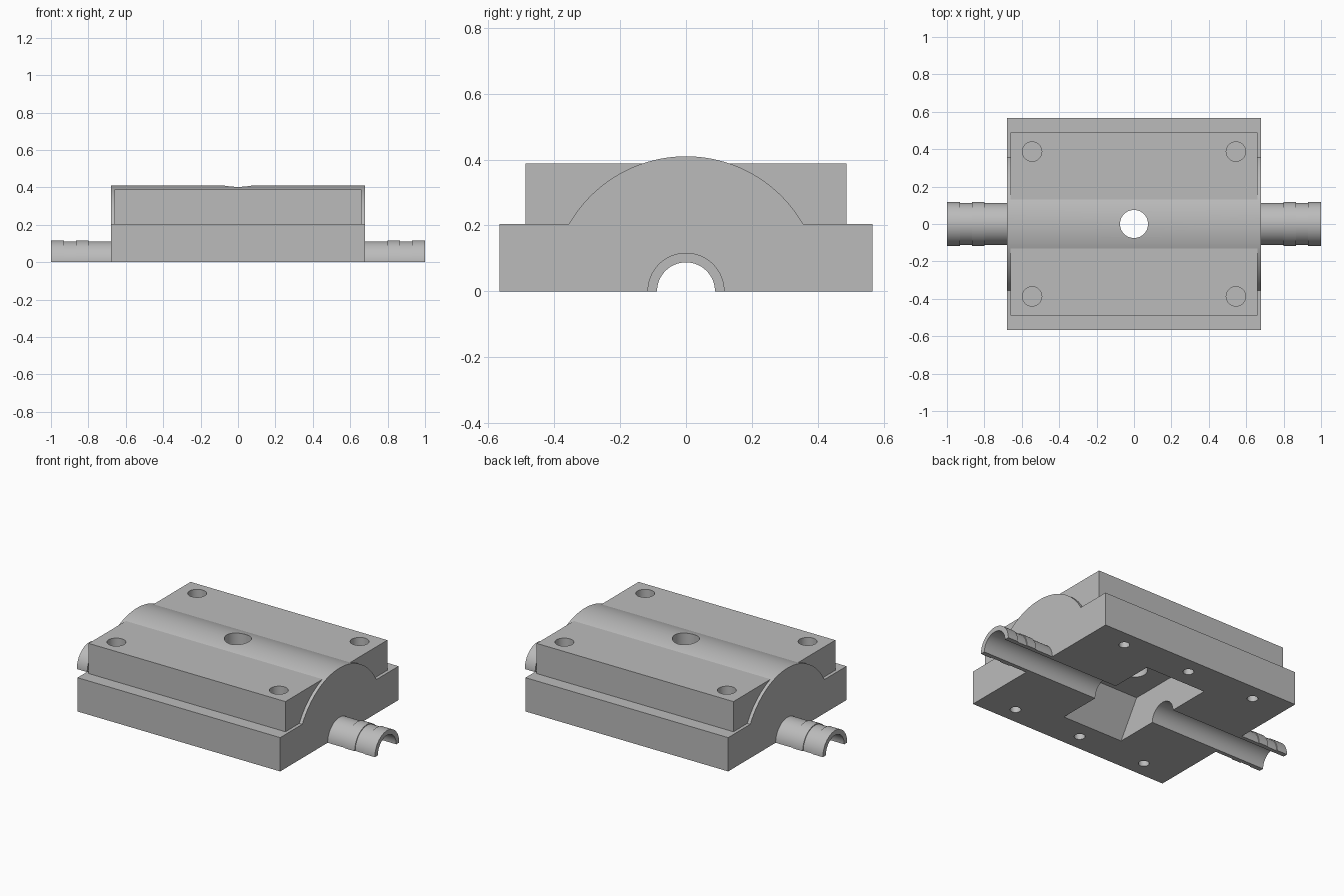
import bpy, bmesh
from math import sin, cos, pi, asin, radians

if "Cube" in bpy.data.objects:
    bpy.data.objects.remove(bpy.data.objects["Cube"])

grey = bpy.data.materials.new("plain grey")
grey.use_nodes = True
colour = (0.5, 0.5, 0.5, 1)
grey.diffuse_color = colour
grey.node_tree.nodes["Principled BSDF"].inputs["Base Color"].default_value = colour

BASE_X, BASE_Y, BASE_Z = 0.68, 0.567, 0.205
DOME_R, BORE_R = 0.41, 0.088


def finish(name, bm):
    bmesh.ops.recalc_face_normals(bm, faces=bm.faces)
    mesh = bpy.data.meshes.new(name)
    bm.to_mesh(mesh)
    bm.free()
    mesh.materials.append(grey)
    obj = bpy.data.objects.new(name, mesh)
    bpy.context.collection.objects.link(obj)
    return obj


def prism(name, points, half_x):
    """Extrude a (y, z) outline along x."""
    bm = bmesh.new()
    face = bm.faces.new([bm.verts.new((-half_x, y, z)) for y, z in points])
    out = bmesh.ops.extrude_face_region(bm, geom=[face])
    moved = [v for v in out["geom"] if isinstance(v, bmesh.types.BMVert)]
    bmesh.ops.translate(bm, verts=moved, vec=(2 * half_x, 0, 0))
    return finish(name, bm)


def drill(name, x, y, z0, z1, radius):
    """Upright cylinder used as a cutter."""
    bm = bmesh.new()
    bmesh.ops.create_cone(bm, cap_ends=True, segments=48, radius1=radius,
                          radius2=radius, depth=z1 - z0)
    bmesh.ops.translate(bm, verts=bm.verts, vec=(x, y, (z0 + z1) / 2))
    return finish(name, bm)


def combine(target, tool, operation):
    mod = target.modifiers.new("combine", "BOOLEAN")
    mod.operation, mod.object, mod.solver = operation, tool, "EXACT"
    bpy.context.view_layer.objects.active = target
    bpy.ops.object.modifier_apply(modifier=mod.name)
    bpy.data.objects.remove(tool)


def smooth(obj):
    bpy.ops.object.select_all(action="DESELECT")
    obj.select_set(True)
    bpy.context.view_layer.objects.active = obj
    bpy.ops.object.shade_smooth_by_angle(angle=radians(15))


# Base slab with the long dome on top
start = asin(BASE_Z / DOME_R)
angles = [start + (pi - 2 * start) * i / 60 for i in range(61)]
dome = [(DOME_R * cos(a), DOME_R * sin(a)) for a in angles]
outline = [(-BASE_Y, 0), (BASE_Y, 0), (BASE_Y, BASE_Z)] + dome + [(-BASE_Y, BASE_Z)]
body = prism("mould_body", outline, BASE_X)

# Raised plate around the dome
plate = prism("raised_plate", [(-0.488, 0.15), (0.488, 0.15),
                               (0.488, 0.388), (-0.488, 0.388)], 0.66)
combine(body, plate, "UNION")

# Bore along the length, and the tapered pocket underneath
ring = [2 * pi * i / 64 for i in range(64)]
bore = prism("bore_cutter", [(BORE_R * cos(a), BORE_R * sin(a)) for a in ring], 0.9)
combine(body, bore, "DIFFERENCE")
pocket = prism("pocket_cutter", [(-0.367, -0.02), (0.367, -0.02),
                                 (0.222, 0.215), (-0.222, 0.215)], 0.205)
combine(body, pocket, "DIFFERENCE")

# Centre hole, top sockets and small holes below
combine(body, drill("centre_cutter", 0, 0, 0.12, 0.5, 0.075), "DIFFERENCE")
for sy in (-1, 1):
    for sx in (-1, 1):
        combine(body, drill("socket_cutter", sx * 0.545, sy * 0.387,
                            0.24, 0.5, 0.052), "DIFFERENCE")
    for x in (-0.46, 0, 0.46):
        combine(body, drill("screw_cutter", x, sy * 0.465,
                            -0.1, 0.12, 0.03), "DIFFERENCE")
smooth(body)

# Stepped half-pipes at both ends
LOW, HIGH = 0.112, 0.117
section = [(BASE_X, BORE_R), (BASE_X, LOW), (0.8, LOW), (0.8, HIGH), (0.865, HIGH),
           (0.865, LOW), (0.93, LOW), (0.93, HIGH), (1, HIGH), (1, BORE_R)]
for side, sx in (("left", 1), ("right", -1)):
    bm = bmesh.new()
    STEPS = 40
    rows = []
    for i in range(STEPS + 1):
        a = pi * i / STEPS
        rows.append([bm.verts.new((sx * x, r * cos(a), r * sin(a))) for x, r in section])
    count = len(section)
    for row, following in zip(rows, rows[1:]):
        for j in range(count):
            k = (j + 1) % count
            bm.faces.new((row[j], row[k], following[k], following[j]))
    bm.faces.new(rows[0])
    bm.faces.new(rows[-1])
    smooth(finish(side + "_half_pipe", bm))
